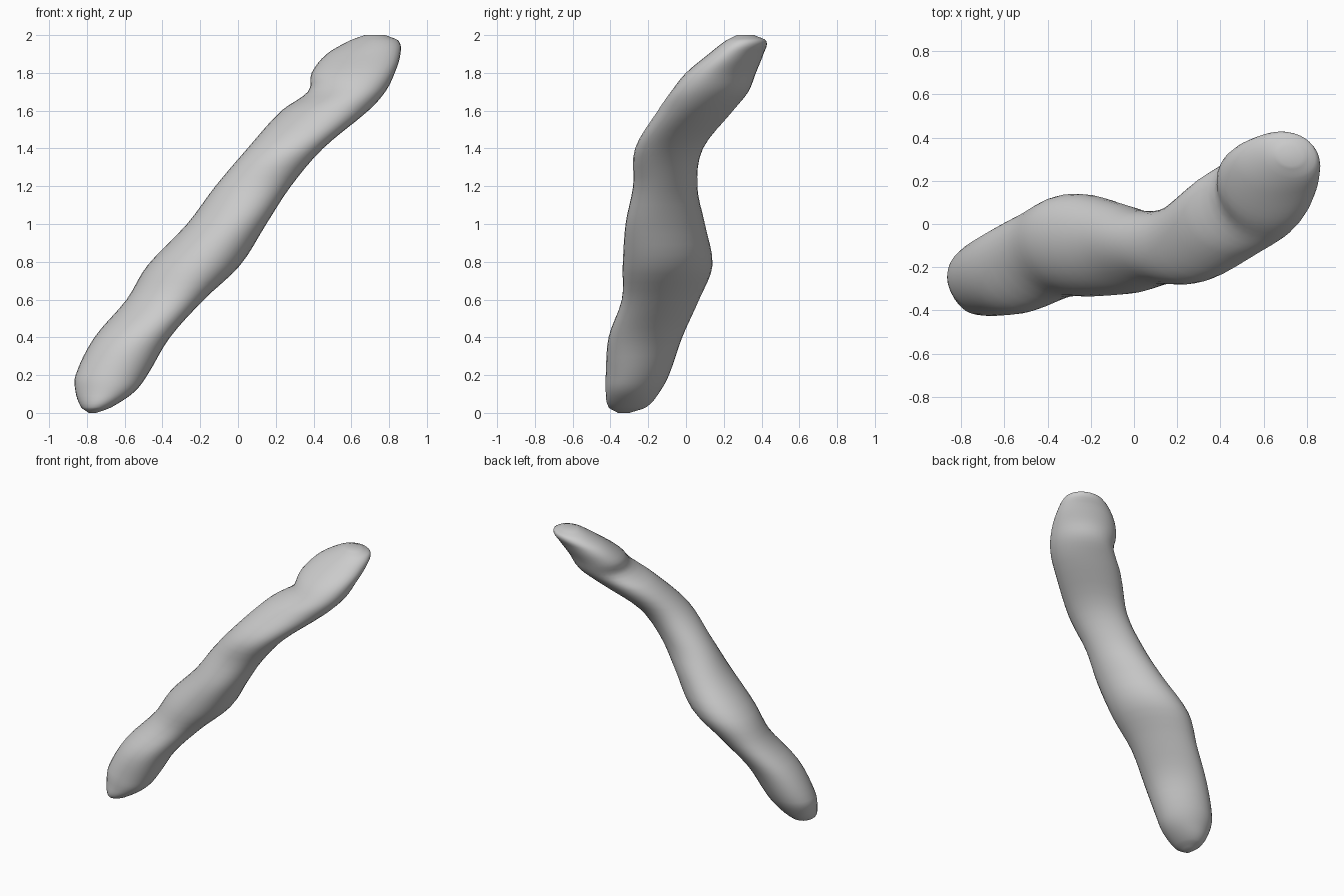
import bpy, bmesh, math

if "Cube" in bpy.data.objects:
    bpy.data.objects.remove(bpy.data.objects["Cube"])

# Level slices: z, x min, x max, y min, y max, diagonal lean (-1..1)
SLICES = [
    (0.00, -0.79, -0.75, -0.36, -0.30, 0.0),
    (0.03, -0.83, -0.67, -0.41, -0.21, -0.1),
    (0.11, -0.86, -0.55, -0.425, -0.14, -0.15),
    (0.20, -0.86, -0.48, -0.425, -0.09, -0.15),
    (0.40, -0.76, -0.36, -0.41, -0.02, -0.2),
    (0.60, -0.59, -0.18, -0.34, 0.07, -0.25),
    (0.78, -0.48, 0.01, -0.335, 0.14, -0.2),
    (1.00, -0.27, 0.15, -0.32, 0.10, -0.22),
    (1.20, -0.12, 0.28, -0.28, 0.06, -0.2),
    (1.40, 0.05, 0.45, -0.27, 0.09, -0.15),
    (1.60, 0.23, 0.69, -0.15, 0.25, -0.1),
    (1.70, 0.37, 0.78, -0.08, 0.33, -0.15),
    (1.80, 0.39, 0.83, 0.00, 0.37, -0.2),
    (1.90, 0.47, 0.86, 0.12, 0.41, -0.2),
    (1.97, 0.59, 0.85, 0.21, 0.425, -0.15),
    (2.00, 0.67, 0.78, 0.27, 0.36, -0.1),
]
SIDES, STEPS = 32, 4


def blend(i, t):
    """Smooth spline between slice i and i + 1."""
    n = len(SLICES) - 1
    z0, z1, z2, z3 = (SLICES[max(0, min(n, k))][0] for k in range(i - 1, i + 3))
    h = z2 - z1
    out = [z1 + h * t]
    for c in range(1, 6):
        p0, p1, p2, p3 = (SLICES[max(0, min(n, k))][c] for k in range(i - 1, i + 3))
        m1 = (p2 - p0) / (z2 - z0) * h
        m2 = (p3 - p1) / (z3 - z1) * h
        out.append((2*t**3 - 3*t*t + 1) * p1 + (t**3 - 2*t*t + t) * m1
                   + (3*t*t - 2*t**3) * p2 + (t**3 - t*t) * m2)
    return out


# Bent, slightly lumpy stalk lofted through the slices
bm = bmesh.new()
rings = []
levels = [blend(i, s / STEPS) for i in range(len(SLICES) - 1) for s in range(STEPS)]
levels.append(list(SLICES[-1]))
for z, xa, xb, ya, yb, lean in levels:
    phi = math.acos(lean)
    ring = []
    for k in range(SIDES):
        a = 2 * math.pi * k / SIDES
        ring.append(bm.verts.new(((xa + xb) / 2 + (xb - xa) / 2 * math.cos(a),
                                  (ya + yb) / 2 + (yb - ya) / 2 * math.cos(a - phi), z)))
    rings.append(ring)
for lo, hi in zip(rings, rings[1:]):
    for k in range(SIDES):
        j = (k + 1) % SIDES
        bm.faces.new((lo[k], lo[j], hi[j], hi[k]))
bm.faces.new(rings[0][::-1])
bm.faces.new(rings[-1])
bmesh.ops.recalc_face_normals(bm, faces=bm.faces)
for f in bm.faces:
    f.smooth = True

mesh = bpy.data.meshes.new("bent_stalk")
bm.to_mesh(mesh)
bm.free()
bpy.context.collection.objects.link(bpy.data.objects.new("bent_stalk", mesh))
